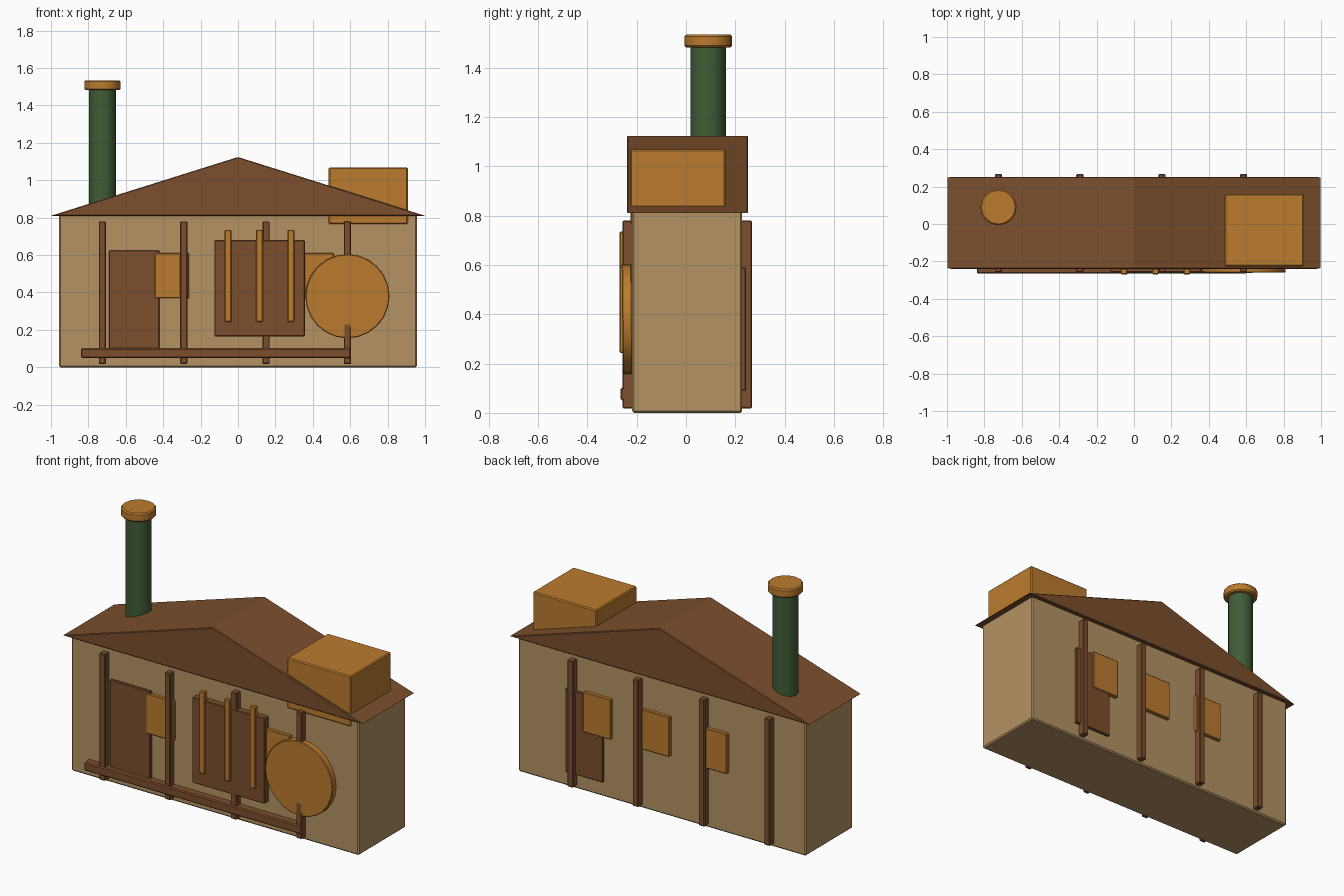
import bpy, bmesh, math

if "Cube" in bpy.data.objects:
    bpy.data.objects.remove(bpy.data.objects["Cube"])


def material(name, rgb):
    m = bpy.data.materials.new(name)
    m.diffuse_color = (*rgb, 1)
    m.use_nodes = True
    m.node_tree.nodes["Principled BSDF"].inputs["Base Color"].default_value = m.diffuse_color
    return m


TAN = material("tan_wall", (0.46, 0.29, 0.125))
BROWN = material("brown_timber", (0.20, 0.077, 0.026))
ORANGE = material("orange_wood", (0.50, 0.20, 0.028))
GREEN = material("green_metal", (0.052, 0.11, 0.037))


def finish(ob, name, mat, bevel):
    ob.name = name
    ob.data.materials.append(mat)
    if bevel:
        mod = ob.modifiers.new("bevel", 'BEVEL')
        mod.width = bevel
        mod.segments = 1
    return ob


def box(name, mat, x, y, z, bevel=0.004):
    """Box from (min, max) ranges on each axis."""
    me = bpy.data.meshes.new(name)
    bm = bmesh.new()
    bmesh.ops.create_cube(bm, size=1)
    for v in bm.verts:
        for i, (a, b) in enumerate((x, y, z)):
            v.co[i] = b if v.co[i] > 0 else a
    bm.to_mesh(me)
    bm.free()
    ob = bpy.data.objects.new(name, me)
    bpy.context.collection.objects.link(ob)
    return finish(ob, name, mat, bevel)


def cylinder(name, mat, loc, radius, depth, sides, rot_x=0, bevel=0):
    bpy.ops.mesh.primitive_cylinder_add(vertices=sides, radius=radius, depth=depth,
                                        location=loc, rotation=(rot_x, 0, 0))
    ob = bpy.context.object
    bpy.ops.object.shade_smooth_by_angle(angle=math.radians(30))
    return finish(ob, name, mat, bevel)


# House body
box("walls", TAN, (-0.957, 0.957), (-0.219, 0.228), (0, 0.82), 0.008)

# Gable roof: triangular profile extruded along y
me = bpy.data.meshes.new("roof")
bm = bmesh.new()
face = bm.faces.new([bm.verts.new((x, -0.24, z)) for x, z in ((-1.0, 0.81), (1.0, 0.81), (0, 1.124))])
ext = bmesh.ops.extrude_face_region(bm, geom=[face])
for v in ext["geom"]:
    if isinstance(v, bmesh.types.BMVert):
        v.co.y = 0.252
bmesh.ops.recalc_face_normals(bm, faces=bm.faces)
bm.to_mesh(me)
bm.free()
roof = bpy.data.objects.new("roof", me)
bpy.context.collection.objects.link(roof)
finish(roof, "roof", BROWN, 0.004)

# Chimney and rooftop crate
cylinder("chimney_pipe", GREEN, (-0.725, 0.09, 1.14), 0.072, 0.70, 16)
cylinder("chimney_cap", ORANGE, (-0.725, 0.09, 1.508), 0.097, 0.052, 16, bevel=0.007)
box("roof_crate", ORANGE, (0.485, 0.908), (-0.226, 0.16), (0.765, 1.068), 0.006)

# Timber posts on both long walls
for i, x in enumerate((-0.725, -0.29, 0.15, 0.585)):
    box(f"front_post_{i}", BROWN, (x - 0.019, x + 0.019), (-0.257, -0.20), (0.018, 0.78))
    box(f"back_post_{i}", BROWN, (x - 0.019, x + 0.019), (0.21, 0.267), (0.018, 0.78))

# Windows on both long walls
for i, x in enumerate((-0.353, 0.03, 0.42)):
    box(f"front_window_{i}", ORANGE, (x - 0.092, x + 0.092), (-0.24, -0.20), (0.37, 0.61))
    box(f"back_window_{i}", ORANGE, (x - 0.092, x + 0.092), (0.21, 0.25), (0.365, 0.605))

# Doors
box("front_door", BROWN, (-0.69, -0.42), (-0.234, -0.20), (0.08, 0.625))
box("back_door", BROWN, (0.385, 0.635), (0.21, 0.244), (0.09, 0.59))

# Front panel with upright slats
box("front_panel", BROWN, (-0.126, 0.357), (-0.258, -0.20), (0.165, 0.68))
for i, x in enumerate((-0.053, 0.115, 0.283)):
    box(f"panel_slat_{i}", ORANGE, (x - 0.018, x + 0.018), (-0.269, -0.24), (0.243, 0.735))

# Round wheel, leaning very slightly, and the low rail
cylinder("front_wheel", ORANGE, (0.585, -0.2385, 0.38), 0.225, 0.04, 24,
         rot_x=math.pi / 2 + 0.01, bevel=0.004)
box("front_rail", BROWN, (-0.84, 0.603), (-0.265, -0.21), (0.05, 0.102), 0.006)
